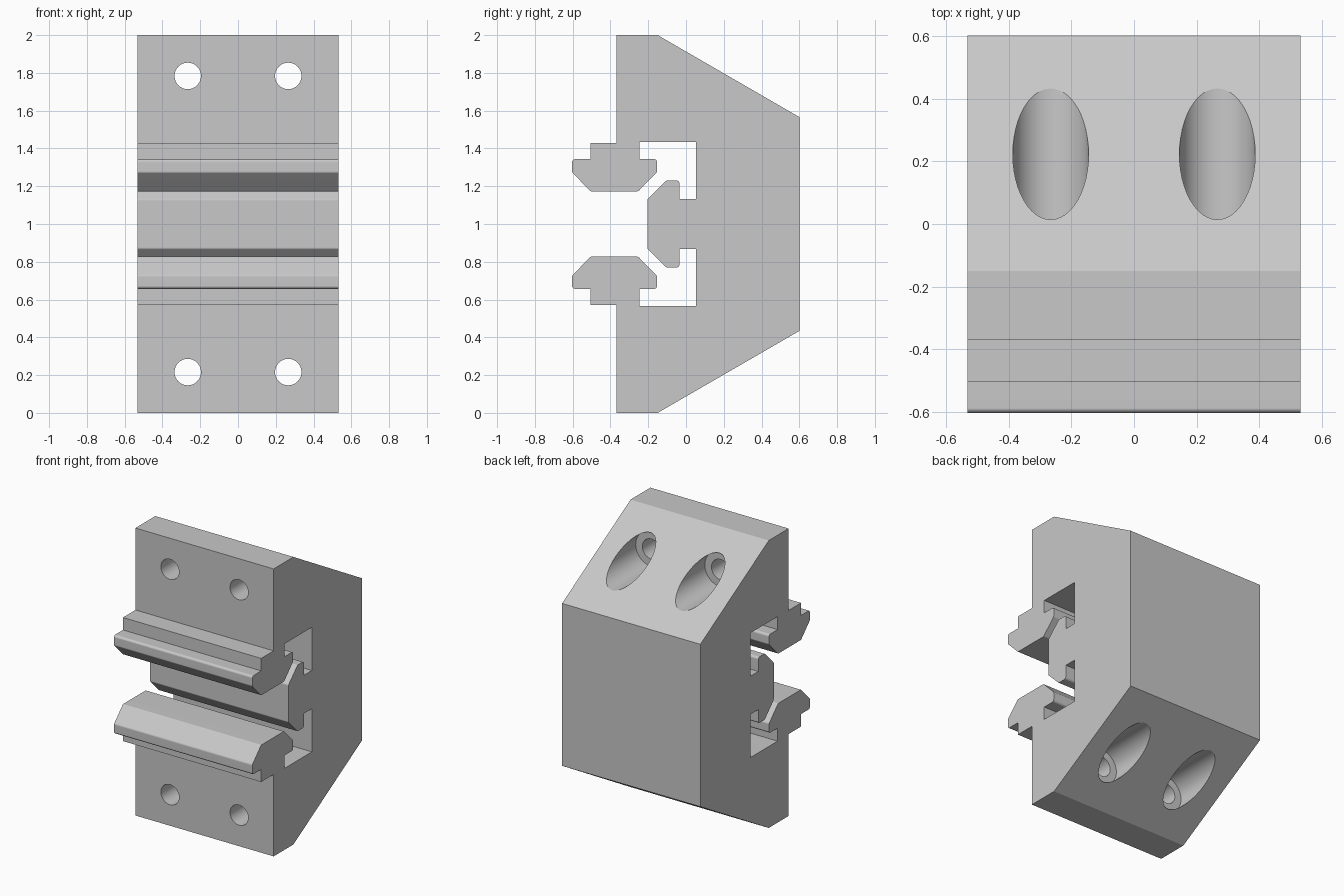
import bpy, bmesh, math
from mathutils import Vector

cube = bpy.data.objects.get("Cube")
if cube:
    bpy.data.objects.remove(cube, do_unlink=True)

HALF_WIDTH = 0.532
MID = 1.0

grey = bpy.data.materials.new("plain grey")
grey.use_nodes = True
colour = (0.58, 0.58, 0.58, 1)
grey.diffuse_color = colour
grey.node_tree.nodes["Principled BSDF"].inputs["Base Color"].default_value = colour

# Upper half of the side profile: y, height above the middle, corner radius
R = 0.015
half = [
    (-0.205, 0.13, R), (-0.105, 0.23, R), (-0.035, 0.23, R),
    (-0.035, 0.133, 0), (0.052, 0.133, 0), (0.052, 0.433, 0), (-0.247, 0.433, 0),
    (-0.247, 0.343, 0), (-0.153, 0.343, R), (-0.153, 0.275, R), (-0.253, 0.173, R),
    (-0.505, 0.173, R), (-0.603, 0.273, R), (-0.603, 0.343, R), (-0.505, 0.343, 0),
    (-0.505, 0.43, 0), (-0.368, 0.43, 0), (-0.368, 1.0, 0), (-0.15, 1.0, 0),
    (0.602, 0.565, 0),
]
outline = half + [(y, -h, r) for y, h, r in reversed(half)]


def rounded(points, steps=4):
    """Replace each corner that has a radius by a short arc."""
    result = []
    for i, (y, h, r) in enumerate(points):
        p = Vector((y, h))
        if not r:
            result.append(p)
            continue
        a = (Vector(points[i - 1][:2]) - p).normalized()
        b = (Vector(points[(i + 1) % len(points)][:2]) - p).normalized()
        opening = a.angle(b) / 2
        centre = p + (a + b).normalized() * (r / math.sin(opening))
        start = p + a * (r / math.tan(opening)) - centre
        end = p + b * (r / math.tan(opening)) - centre
        for k in range(steps + 1):
            t = k / steps
            result.append(centre + (start * (1 - t) + end * t).normalized() * r)
    return result


# Extruded clamp body
bm = bmesh.new()
face = bm.faces.new([bm.verts.new((-HALF_WIDTH, p.x, MID + p.y)) for p in rounded(outline)])
ext = bmesh.ops.extrude_face_region(bm, geom=[face])
moved = [g for g in ext["geom"] if isinstance(g, bmesh.types.BMVert)]
bmesh.ops.translate(bm, verts=moved, vec=(2 * HALF_WIDTH, 0, 0))
bmesh.ops.recalc_face_normals(bm, faces=bm.faces)
mesh = bpy.data.meshes.new("clamp_body")
bm.to_mesh(mesh)
bm.free()
mesh.materials.append(grey)
body = bpy.data.objects.new("clamp_body", mesh)
bpy.context.collection.objects.link(body)


def drill(x, z, radius, y0, y1):
    """Cut a round hole along y."""
    bpy.ops.mesh.primitive_cylinder_add(
        vertices=48, radius=radius, depth=y1 - y0,
        location=(x, (y0 + y1) / 2, z), rotation=(math.pi / 2, 0, 0))
    cutter = bpy.context.object
    cutter.name = "hole_cutter"
    cutter.hide_render = True
    cutter.data.materials.append(grey)
    cut = body.modifiers.new("hole", 'BOOLEAN')
    cut.object = cutter
    cut.solver = 'EXACT'
    bpy.context.view_layer.objects.active = body
    bpy.ops.object.modifier_apply(modifier=cut.name)
    bpy.data.objects.remove(cutter, do_unlink=True)


# Screw holes with wide counterbores opening on the sloped back faces
for x in (-0.266, 0.266):
    for z in (MID - 0.784, MID + 0.784):
        drill(x, z, 0.07, -0.5, 0.3)
        drill(x, z, 0.121, 0.0, 0.8)

# Smooth rounded corners and hole walls, crisp flat faces
bpy.ops.object.select_all(action='DESELECT')
body.select_set(True)
bpy.context.view_layer.objects.active = body
bpy.ops.object.shade_smooth_by_angle(angle=math.radians(30))
weighted = body.modifiers.new("flat_faces", 'WEIGHTED_NORMAL')
weighted.keep_sharp = True
